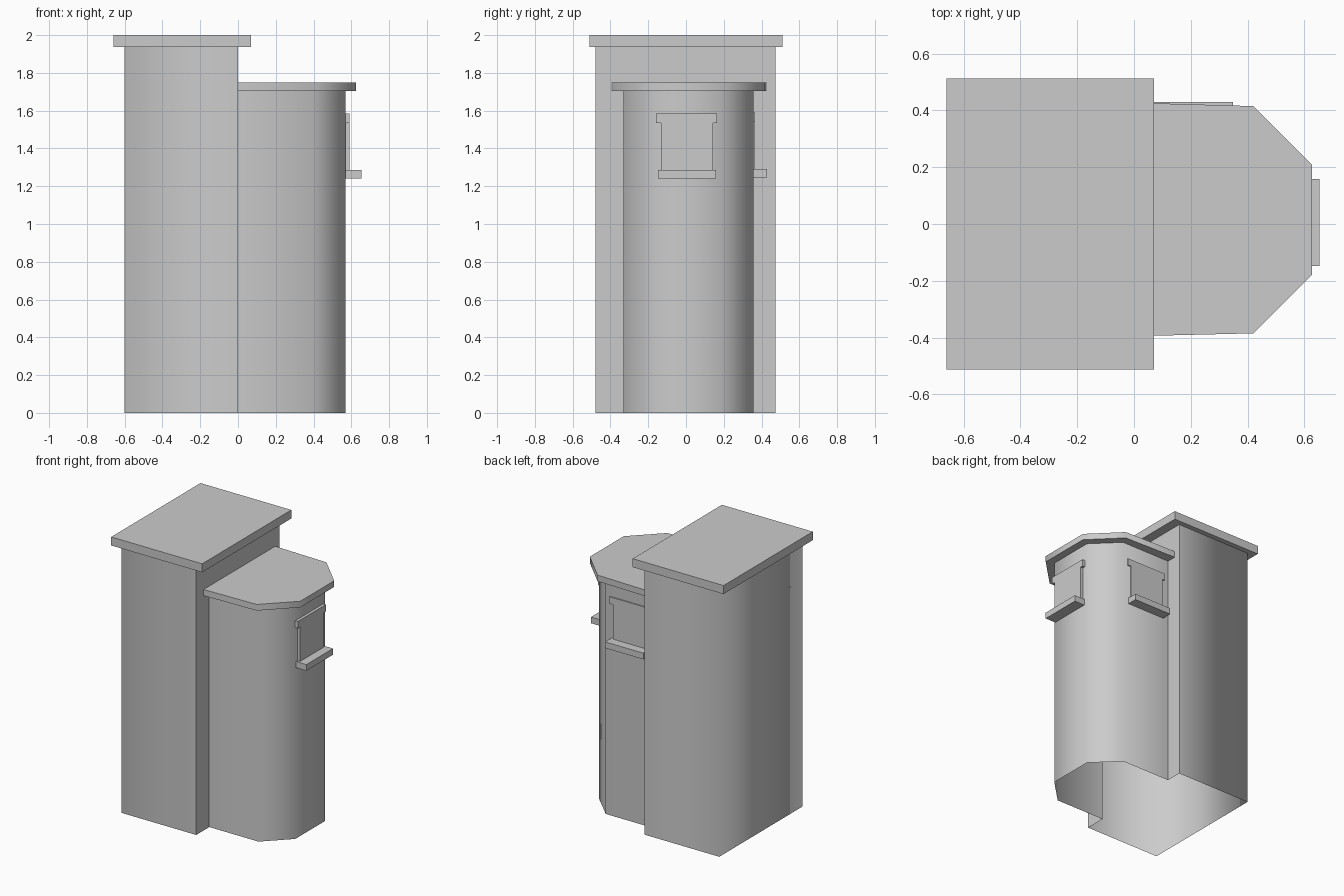
import bpy, bmesh, math

if "Cube" in bpy.data.objects:
    bpy.data.objects.remove(bpy.data.objects["Cube"])


def finish(name, bm, sharp_deg):
    # Smooth faces, with edges above the given angle kept sharp
    for f in bm.faces:
        f.smooth = True
    for e in bm.edges:
        if len(e.link_faces) == 2:
            e.smooth = e.calc_face_angle() < math.radians(sharp_deg)
    me = bpy.data.meshes.new(name)
    bm.to_mesh(me)
    bm.free()
    ob = bpy.data.objects.new(name, me)
    bpy.context.collection.objects.link(ob)
    return ob


def wall(name, path, z0, z1):
    # Open sheet raised along a counter-clockwise plan path
    bm = bmesh.new()
    lo = [bm.verts.new((x, y, z0)) for x, y in path]
    hi = [bm.verts.new((x, y, z1)) for x, y in path]
    for i in range(len(path) - 1):
        bm.faces.new((lo[i], lo[i + 1], hi[i + 1], hi[i]))
    return finish(name, bm, 95)


def prism(name, outline, a0, a1, place, sharp_deg=30):
    # Closed outline swept from a0 to a1; place() maps (u, v, a) to xyz
    bm = bmesh.new()
    lo = [bm.verts.new(place(u, v, a0)) for u, v in outline]
    hi = [bm.verts.new(place(u, v, a1)) for u, v in outline]
    n = len(outline)
    bm.faces.new(lo[::-1])
    bm.faces.new(hi)
    for i in range(n):
        j = (i + 1) % n
        bm.faces.new((lo[i], lo[j], hi[j], hi[i]))
    bmesh.ops.recalc_face_normals(bm, faces=bm.faces)
    return finish(name, bm, sharp_deg)


def rect(u0, u1, v0, v1):
    return [(u0, v0), (u1, v0), (u1, v1), (u0, v1)]


def upright(u, v, a):
    return (u, v, a)


# Main tower: three outer sides, strips beside the bay, wall above the bay
Y0, Y1 = -0.48, 0.475
B0, B1 = -0.33, 0.357
BAY_TOP = 1.71
wall("tower_walls", [(0, Y1), (-0.6, Y1), (-0.6, Y0), (0, Y0)], 0, 1.94)
wall("tower_strip_front", [(0, Y0), (0, B0)], 0, BAY_TOP)
wall("tower_strip_back", [(0, B1), (0, Y1)], 0, BAY_TOP)
wall("tower_upper_wall", [(0, Y0), (0, Y1)], BAY_TOP, 1.94)
prism("tower_roof", rect(-0.66, 0.07, -0.512, 0.512), 1.938, 2.0, upright)

# Chamfered bay and its overhanging roof
wall("bay_walls", [(0, B0), (0.395, B0), (0.57, -0.157), (0.57, 0.185),
                   (0.395, B1), (0, B1)], 0, BAY_TOP)
prism("bay_roof", [(0, -0.395), (0.42, -0.385), (0.626, -0.18),
                   (0.626, 0.21), (0.42, 0.415), (0, 0.427)],
      1.705, 1.75, upright, 50)


# Window: lintel and panel in one stepped plate, plus a projecting sill
def window(name, depth, place):
    plate = [(-0.132, 1.26), (0.142, 1.26), (0.142, 1.535), (0.163, 1.535),
             (0.163, 1.585), (-0.158, 1.585), (-0.158, 1.535), (-0.132, 1.535)]
    prism(name + "_plate", plate, -0.005, depth, place)
    prism(name + "_sill", rect(-0.148, 0.158, 1.24, 1.285), -0.005, 0.083, place)


window("end_window", 0.021, lambda u, v, a: (0.57 + a, u, v))
window("back_window", 0.01, lambda u, v, a: (0.2 - u, B1 + a * 0.88, v + 0.005))
